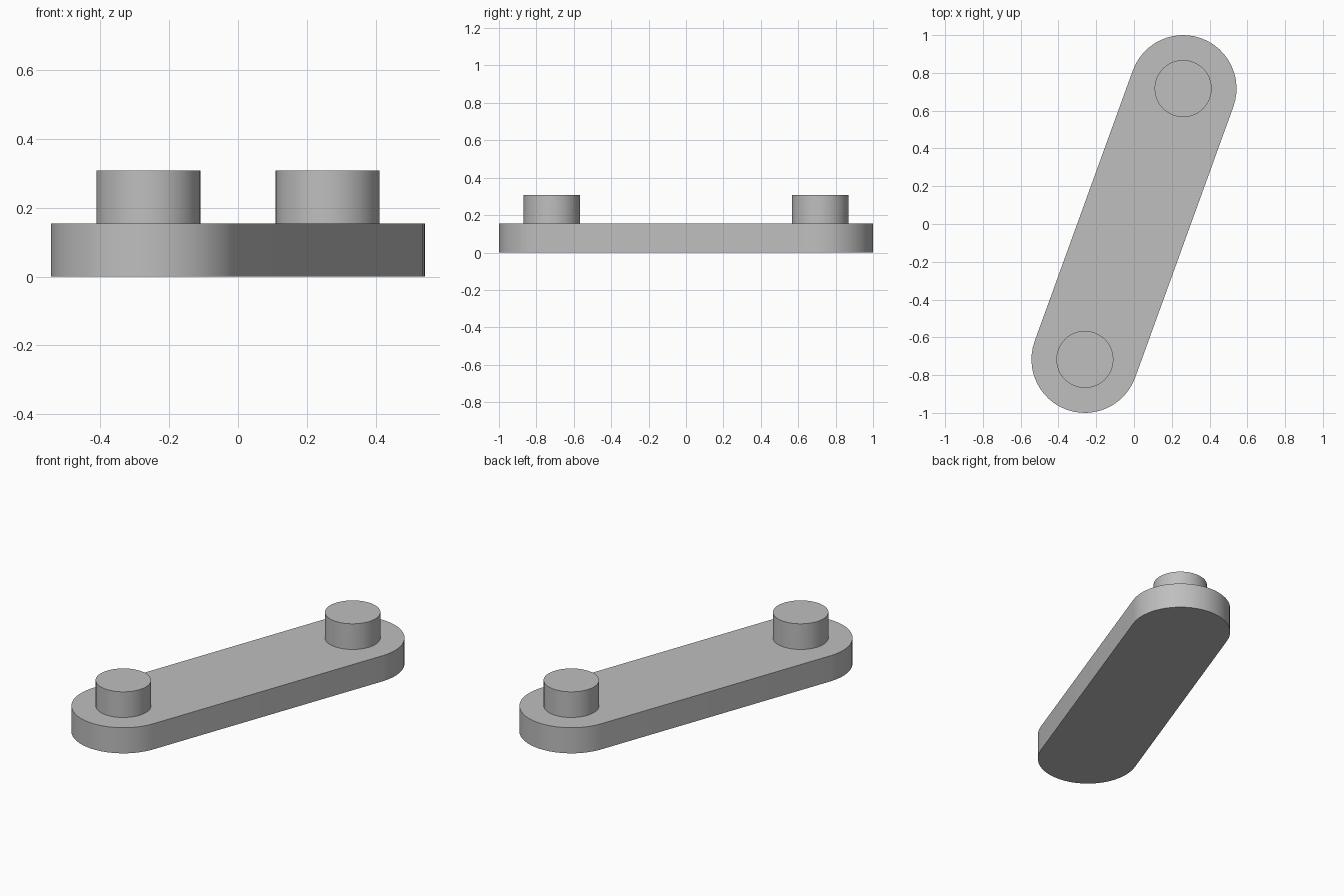
import bpy, bmesh, math

cube = bpy.data.objects.get("Cube")
if cube:
    bpy.data.objects.remove(cube, do_unlink=True)

PIN_X, PIN_Y = 0.26, 0.717      # pin centre, mirrored through the origin
END_R, PIN_R = 0.283, 0.151
PLATE_H, PIN_TOP = 0.154, 0.308

grey = bpy.data.materials.new("plain grey")
grey.use_nodes = True
colour = (0.52, 0.52, 0.52, 1)
grey.diffuse_color = colour
grey.node_tree.nodes["Principled BSDF"].inputs["Base Color"].default_value = colour


def arc(cx, cy, r, start, sweep, steps):
    return [(cx + r * math.cos(start + sweep * i / steps),
             cy + r * math.sin(start + sweep * i / steps)) for i in range(steps + 1)]


def extrude_outline(name, outline, z0, z1):
    bm = bmesh.new()
    face = bm.faces.new([bm.verts.new((x, y, z0)) for x, y in outline])
    top = bmesh.ops.extrude_face_region(bm, geom=[face], use_keep_orig=True)
    for v in top["geom"]:
        if isinstance(v, bmesh.types.BMVert):
            v.co.z = z1
    bmesh.ops.recalc_face_normals(bm, faces=bm.faces)
    mesh = bpy.data.meshes.new(name)
    bm.to_mesh(mesh)
    bm.free()
    mesh.materials.append(grey)
    obj = bpy.data.objects.new(name, mesh)
    bpy.context.collection.objects.link(obj)
    bpy.ops.object.select_all(action="DESELECT")
    obj.select_set(True)
    bpy.context.view_layer.objects.active = obj
    bpy.ops.object.shade_smooth_by_angle(angle=math.radians(30))


# Link plate with two rounded ends
side = math.atan2(PIN_Y, PIN_X) - math.pi / 2
plate = (arc(PIN_X, PIN_Y, END_R, side, math.pi, 24)
         + arc(-PIN_X, -PIN_Y, END_R, side + math.pi, math.pi, 24))
extrude_outline("link_plate", plate, 0, PLATE_H)

# Round pins standing on each end
for name, s in (("back_pin", 1), ("front_pin", -1)):
    circle = arc(s * PIN_X, s * PIN_Y, PIN_R, 0, math.tau, 48)[:-1]
    extrude_outline(name, circle, PLATE_H, PIN_TOP)
